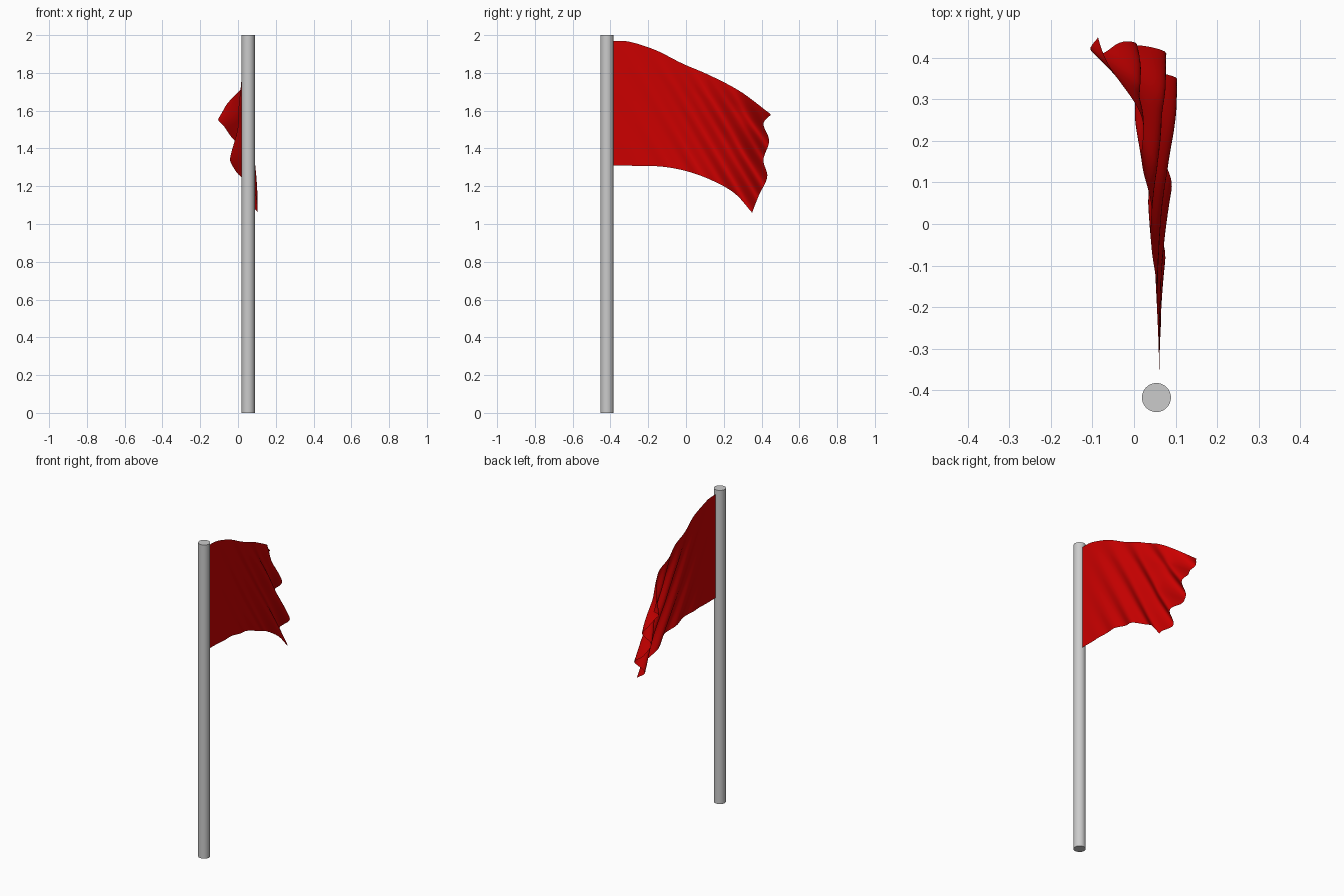
import bpy, bmesh, math
from mathutils import Vector

if "Cube" in bpy.data.objects:
    bpy.data.objects.remove(bpy.data.objects["Cube"])

# pole
bpy.ops.mesh.primitive_cylinder_add(vertices=32, radius=0.035, depth=2,
                                    location=(0.054, -0.418, 1))
pole = bpy.context.object
pole.name = "pole"
bpy.ops.object.shade_smooth_by_angle()

# edges of the cloth: top and bottom run out from the pole, free edge runs down
TOP = [(.06, -.40, 1.97), (.06, -.30, 1.965), (.054, -.16, 1.92), (.042, -.02, 1.85),
       (.028, .13, 1.785), (.0, .29, 1.70), (-.09, .45, 1.58)]
BOTTOM = [(.06, -.40, 1.31), (.062, -.27, 1.308), (.068, -.12, 1.303), (.075, .02, 1.275),
          (.08, .15, 1.225), (.08, .26, 1.16), (.07, .35, 1.06)]
FREE = [(-.09, .45, 1.58), (-.075, .41, 1.53), (-.035, .44, 1.44), (-.01, .41, 1.34),
        (.03, .43, 1.25), (.055, .385, 1.15), (.07, .35, 1.06)]


def spline(points, t):
    """Smooth curve through the points, t from 0 to 1."""
    p = [Vector(q) for q in points]
    f = t * (len(p) - 1)
    i = min(int(f), len(p) - 2)
    f -= i
    b, c = p[i], p[i + 1]
    a = p[i - 1] if i else 2 * b - c
    d = p[i + 2] if i + 2 < len(p) else 2 * c - b
    return 0.5 * (2 * b + (c - a) * f + (2 * a - 5 * b + 4 * c - d) * f ** 2
                  + (3 * b - a - 3 * c + d) * f ** 3)


def cloth(u, v):
    p = spline(TOP, u).lerp(spline(BOTTOM, u), v)
    straight = Vector(TOP[-1]).lerp(Vector(BOTTOM[-1]), v)
    p += (spline(FREE, v) - straight) * u ** 5
    # diagonal folds that grow towards the free end and fade at the top edge
    s = p.y + 0.6 * p.z
    size = 0.034 * u ** 1.8 * min(1, 0.4 + 2.5 * v)
    p.x -= size * math.cos(math.tau * (s - 1.355) / 0.148)
    return p


# flag
NU, NV = 90, 60
bm = bmesh.new()
grid = [[bm.verts.new(cloth(i / NU, j / NV)) for j in range(NV + 1)] for i in range(NU + 1)]
for i in range(NU):
    for j in range(NV):
        bm.faces.new((grid[i][j], grid[i][j + 1], grid[i + 1][j + 1], grid[i + 1][j]))
for f in bm.faces:
    f.smooth = True
mesh = bpy.data.meshes.new("flag")
bm.to_mesh(mesh)
bm.free()
flag = bpy.data.objects.new("flag", mesh)
bpy.context.collection.objects.link(flag)

red = bpy.data.materials.new("red_cloth")
red.diffuse_color = (0.6, 0.0, 0.0, 1)
red.use_nodes = True
red.node_tree.nodes["Principled BSDF"].inputs["Base Color"].default_value = red.diffuse_color
mesh.materials.append(red)
